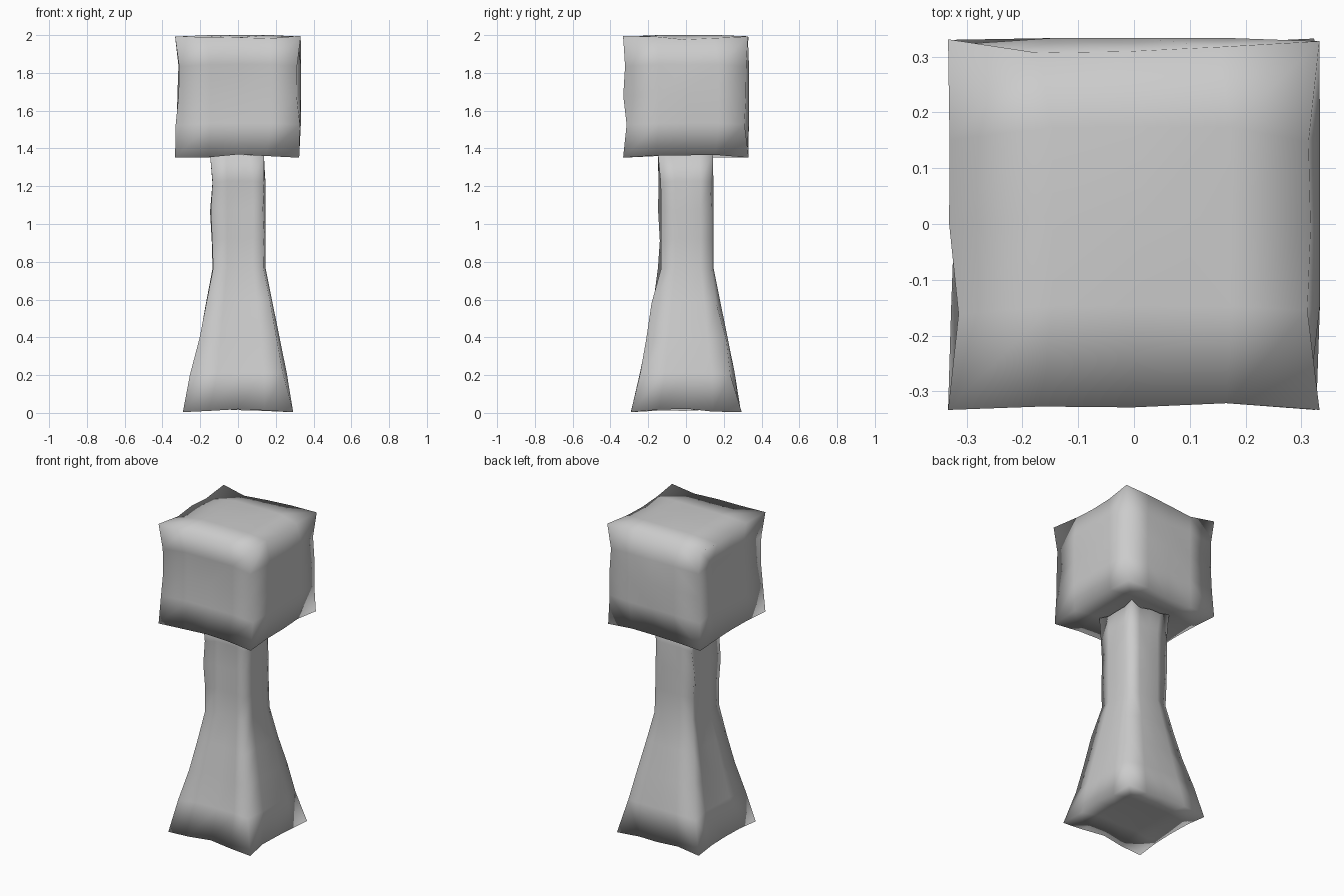
import bpy, bmesh, random

if "Cube" in bpy.data.objects:
    bpy.data.objects.remove(bpy.data.objects["Cube"])

random.seed(11)
N = 4  # segments across each side

stone = bpy.data.materials.new("stone grey")
stone.diffuse_color = (0.6, 0.6, 0.6, 1)
stone.use_nodes = True
stone.node_tree.nodes["Principled BSDF"].inputs["Base Color"].default_value = stone.diffuse_color


def chipped_block(name, levels, chip):
    """Square block through levels (z, low side, high side), with chipped edges."""
    bm = bmesh.new()
    M = len(levels) - 1
    verts = {}
    for k, (z, lo, hi) in enumerate(levels):
        for i in range(N + 1):
            for j in range(N + 1):
                rims = (i in (0, N)) + (j in (0, N)) + (k in (0, M))
                if rims == 0:
                    continue
                p = [lo + (hi - lo) * i / N, lo + (hi - lo) * j / N, z]
                if rims >= 2:
                    # edges are knocked towards the low side on every axis
                    for a, on_low in enumerate((i == 0, j == 0, k == 0)):
                        f = random.uniform(0.2, 1.0)
                        if rims == 3:
                            f = 1.0 if on_low else random.uniform(0, 0.4)
                        if a == 2 and 0 < k < M:
                            f *= 0.5
                        p[a] -= chip * f
                verts[i, j, k] = bm.verts.new(p)

    def quad(*keys):
        bm.faces.new([verts[key] for key in keys])

    # bottom and top
    for k in (0, M):
        for i in range(N):
            for j in range(N):
                quad((i, j, k), (i + 1, j, k), (i + 1, j + 1, k), (i, j + 1, k))
    # four walls
    for k in range(M):
        for i in range(N):
            for s in (0, N):
                quad((i, s, k), (i + 1, s, k), (i + 1, s, k + 1), (i, s, k + 1))
                quad((s, i, k), (s, i + 1, k), (s, i + 1, k + 1), (s, i, k + 1))
    bmesh.ops.recalc_face_normals(bm, faces=bm.faces)
    for f in bm.faces:
        f.smooth = True
    mesh = bpy.data.meshes.new(name)
    bm.to_mesh(mesh)
    bm.free()
    mesh.materials.append(stone)
    obj = bpy.data.objects.new(name, mesh)
    bpy.context.collection.objects.link(obj)


# Pillar: flared foot, then a straight shaft
foot = [(0.028 + 0.742 * t / 4, -0.268 + 0.143 * t / 4, 0.295 - 0.15 * t / 4) for t in range(4)]
shaft = [(0.77 + 0.61 * t / 4, -0.125, 0.145) for t in range(5)]
chipped_block("pillar", foot + shaft, 0.024)

# Head: cube on top of the pillar
head = [(1.378 + 0.622 * t / 4, -0.306, 0.333) for t in range(5)]
chipped_block("head_block", head, 0.027)
